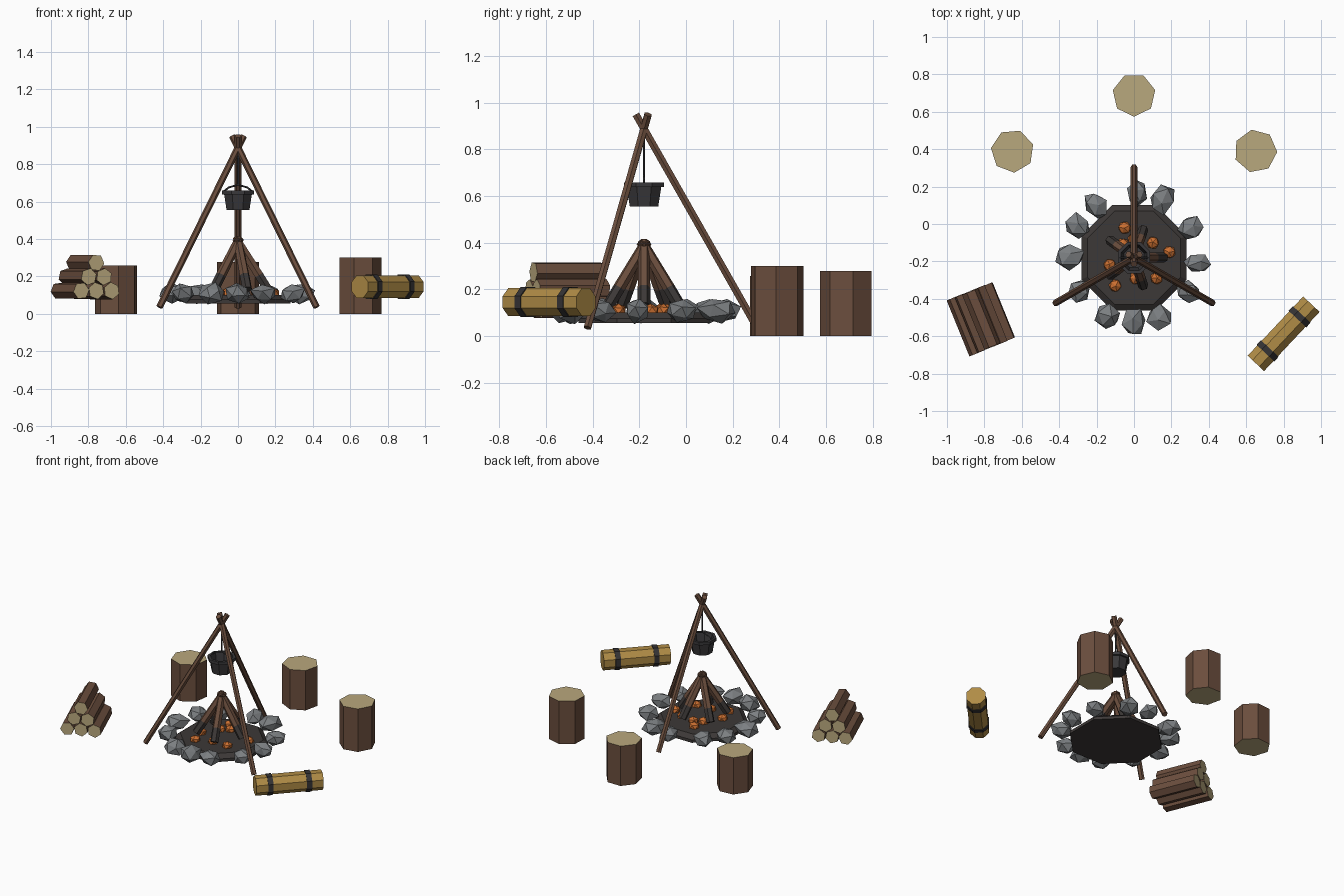
import bpy, bmesh, random
from math import sin, cos, tau, radians
from mathutils import Vector, Matrix

if "Cube" in bpy.data.objects:
    bpy.data.objects.remove(bpy.data.objects["Cube"])
random.seed(4)


def material(name, *rgb):
    m = bpy.data.materials.new(name)
    m.use_nodes = True
    m.diffuse_color = (*rgb, 1)
    m.node_tree.nodes["Principled BSDF"].inputs["Base Color"].default_value = (*rgb, 1)
    return m


bark = material("bark brown", 0.147, 0.076, 0.047)
cut_wood = material("cut wood", 0.485, 0.392, 0.205)
char = material("charcoal", 0.046, 0.040, 0.038)
iron = material("dark iron", 0.042, 0.040, 0.043)
stone = material("grey stone", 0.20, 0.212, 0.222)
ember_orange = material("ember orange", 0.60, 0.16, 0.03)
canvas = material("ochre canvas", 0.434, 0.262, 0.061)
leather = material("dark strap", 0.035, 0.033, 0.035)


def finish(name, bm, mats):
    bmesh.ops.recalc_face_normals(bm, faces=bm.faces)
    mesh = bpy.data.meshes.new(name)
    bm.to_mesh(mesh)
    bm.free()
    for m in mats:
        mesh.materials.append(m)
    ob = bpy.data.objects.new(name, mesh)
    bpy.context.collection.objects.link(ob)
    return ob


def lathe(name, start, axis, rings, sides, mats, turn=0.0, bands=None, caps=(0, 0)):
    """Faceted solid along an axis; rings are (distance, radius)."""
    start = Vector(start)
    rot = Vector(axis).to_track_quat('Z', 'Y')
    bm = bmesh.new()
    loops = []
    for t, r in rings:
        angles = [radians(turn) + tau * i / sides for i in range(sides)]
        loops.append([bm.verts.new(start + rot @ Vector((r * cos(a), r * sin(a), t)))
                      for a in angles])
    for k, (lo, hi) in enumerate(zip(loops, loops[1:])):
        for i in range(sides):
            j = (i + 1) % sides
            f = bm.faces.new((lo[i], lo[j], hi[j], hi[i]))
            f.material_index = bands[k] if bands else 0
    bm.faces.new(loops[0][::-1]).material_index = caps[0]
    bm.faces.new(loops[-1]).material_index = caps[1]
    return finish(name, bm, mats)


def rod(name, a, b, r, sides, mats, **kw):
    axis = Vector(b) - Vector(a)
    return lathe(name, a, axis, [(0, r), (axis.length, r)], sides, mats, **kw)


def boulder(name, centre, size, heading, jitter, mat):
    bm = bmesh.new()
    bmesh.ops.create_icosphere(bm, subdivisions=1, radius=1)
    tilt = Matrix.Rotation(random.uniform(0, tau), 3, 'Z') @ Matrix.Rotation(jitter * 2, 3, 'X')
    turn = Matrix.Rotation(heading, 3, 'Z')
    for v in bm.verts:
        p = (tilt @ v.co) * random.uniform(1 - jitter, 1 + jitter)
        v.co = Vector(centre) + turn @ Vector([c * s for c, s in zip(p, size)])
    return finish(name, bm, [mat])


HUB = Vector((0, -0.18, 0))


def around(angle, radius, z):
    a = radians(angle)
    return HUB + Vector((radius * cos(a), radius * sin(a), z))


# Fire bed
lathe("fire_bed", HUB + Vector((0, 0, 0.055)), (0, 0, 1),
      [(0, 0.305), (0.02, 0.305), (0.045, 0.27)], 8, [char], turn=22.5)

# Ring of stones
for angle in (88, 64, 126, 151, 27, 179, -5, 211, -32, 246, 270, 293):
    boulder("ring_stone", around(angle, 0.345, 0.11),
            (random.uniform(0.07, 0.085), random.uniform(0.058, 0.07), 0.055),
            radians(angle), 0.14, stone)

# Glowing embers
for x, y in ((-0.05, -0.02), (0.1, -0.1), (0.19, -0.15), (-0.13, -0.22), (-0.1, -0.33),
             (0.01, -0.29), (0.12, -0.29), (0, -0.08), (-0.06, -0.11)):
    boulder("ember", (x, y, 0.11), (0.036, 0.036, 0.028), 0, 0.05, ember_orange)

# Leaning fire logs with burnt feet
for k in range(5):
    foot = around(72 * k, 0.16, 0.13)
    head = around(72 * k + 180, 0.012, 0.405)
    axis = head - foot
    lathe("fire_log", foot, axis, [(0, 0.027), (0.09, 0.027), (axis.length, 0.024)],
          6, [bark, char], bands=(1, 0), caps=(1, 0))

# Tripod poles
for angle in (90, 210, 330):
    rod("tripod_pole", around(angle, 0.485, 0.035), around(angle + 180, 0.035, 0.95),
        0.018, 6, [bark])

# Hanging pot, open at the top
lathe("pot", HUB + Vector((0, 0, 0.555)), (0, 0, 1),
      [(0, 0.066), (0.083, 0.08), (0.083, 0.092), (0.104, 0.092), (0.104, 0.074), (0.02, 0.058)],
      8, [iron], turn=22.5)
rod("pot_cord", HUB + Vector((0, 0, 0.685)), HUB + Vector((0, 0, 0.91)), 0.005, 5, [iron])
handle = bpy.data.curves.new("pot_handle", 'CURVE')
handle.dimensions = '3D'
handle.bevel_depth = 0.005
handle.bevel_resolution = 0
handle.materials.append(iron)
spline = handle.splines.new('POLY')
spline.points.add(4)
for p, (x, z) in zip(spline.points, ((-0.082, 0.65), (-0.05, 0.675), (0, 0.69),
                                     (0.05, 0.675), (0.082, 0.65))):
    p.co = (x, HUB.y, z, 1)
bpy.context.collection.objects.link(bpy.data.objects.new("pot_handle", handle))

# Stump seats
for x, y, height, turn in ((0, 0.69, 0.278, 90), (-0.65, 0.39, 0.257, 95), (0.65, 0.39, 0.3, 75)):
    rod("stump_seat", (x, y, 0), (x, y, height), 0.116, 7, [bark, cut_wood],
        turn=turn, caps=(1, 1))

# Stacked firewood
along = Vector((0.377, -0.926, 0))
across = Vector((0.926, 0.377, 0))
for row in range(3):
    for i in range(3 - row):
        mid = Vector((-0.817, -0.508, 0.123 + 0.075 * row)) + across * 0.088 * (i - (2 - row) / 2)
        half = along * random.uniform(0.152, 0.162)
        rod("firewood_log", mid - half, mid + half, 0.046, 6, [bark, cut_wood],
            turn=random.uniform(0, 60), caps=(1, 1))

# Bedroll with two straps
roll_mid = Vector((0.8, -0.587, 0.145))
roll_dir = Vector((0.684, 0.729, 0))
rod("bedroll", roll_mid - roll_dir * 0.217, roll_mid + roll_dir * 0.217, 0.065, 8,
    [canvas], turn=22.5)
for s in (-1, 1):
    c = roll_mid + roll_dir * 0.125 * s
    rod("bedroll_strap", c - roll_dir * 0.017, c + roll_dir * 0.017, 0.07, 8,
        [leather], turn=22.5)
